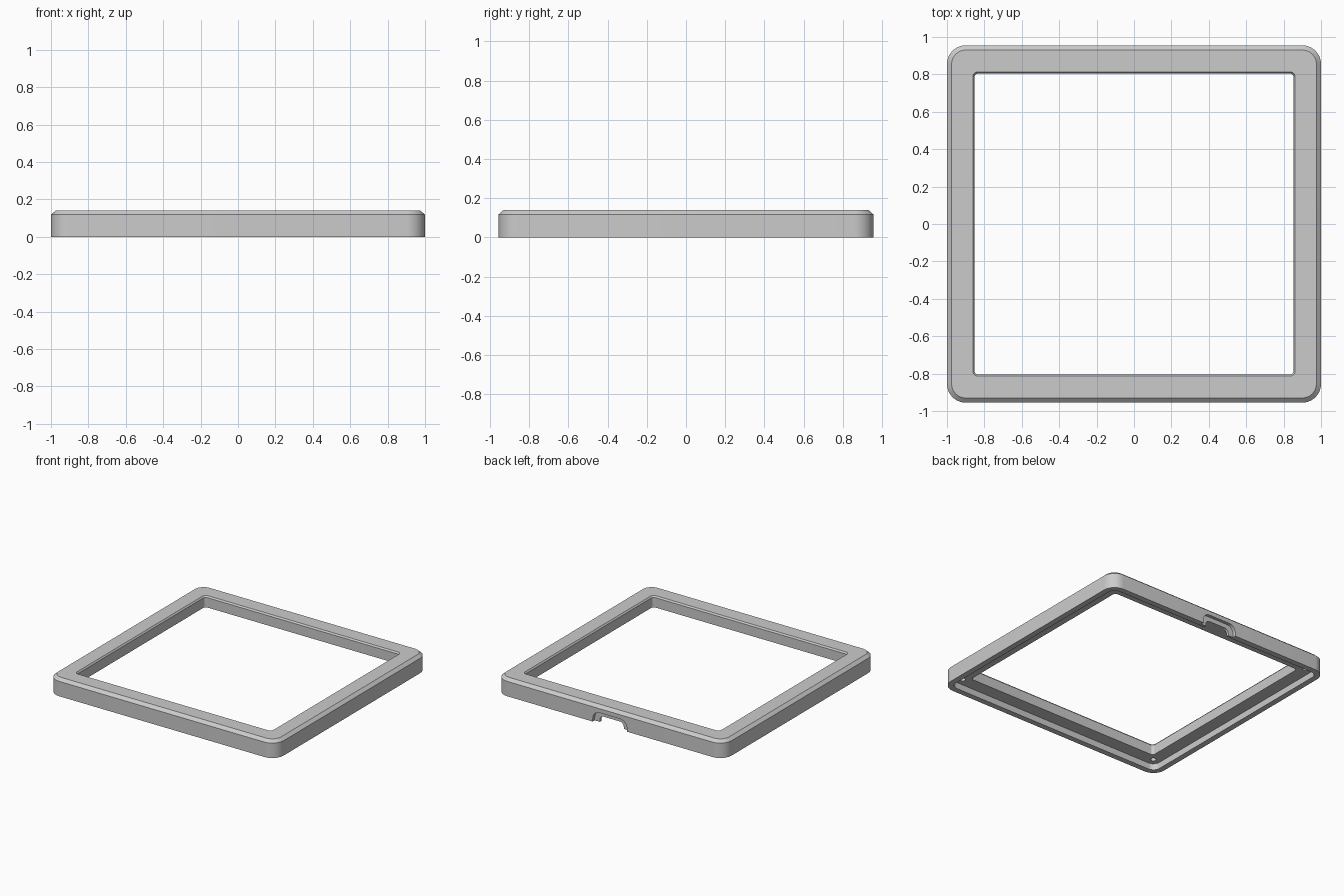
import bpy, bmesh, math
from mathutils import Vector

default = bpy.data.objects.get("Cube")
if default:
    bpy.data.objects.remove(default, do_unlink=True)

grey = bpy.data.materials.new("light grey plastic")
grey.use_nodes = True
colour = (0.6, 0.6, 0.6, 1)
grey.diffuse_color = colour
grey.node_tree.nodes["Principled BSDF"].inputs["Base Color"].default_value = colour


def rounded_rect(hx, hy, r, steps=10):
    """Counter-clockwise outline of a rounded rectangle."""
    points = []
    for i, (sx, sy) in enumerate([(1, 1), (-1, 1), (-1, -1), (1, -1)]):
        for k in range(steps + 1):
            a = math.pi / 2 * (i + k / steps)
            points.append((sx * (hx - r) + r * math.cos(a),
                           sy * (hy - r) + r * math.sin(a)))
    return points


def make_object(name, bm):
    bmesh.ops.recalc_face_normals(bm, faces=bm.faces)
    mesh = bpy.data.meshes.new(name)
    bm.to_mesh(mesh)
    bm.free()
    mesh.materials.append(grey)
    obj = bpy.data.objects.new(name, mesh)
    bpy.context.collection.objects.link(obj)
    return obj


def prism(name, points, push):
    """Solid made by sweeping a flat outline along a vector."""
    bm = bmesh.new()
    face = bm.faces.new([bm.verts.new(p) for p in points])
    moved = bmesh.ops.extrude_face_region(bm, geom=[face])["geom"]
    verts = [v for v in moved if isinstance(v, bmesh.types.BMVert)]
    bmesh.ops.translate(bm, verts=verts, vec=Vector(push))
    return make_object(name, bm)


# Frame section: half width, half depth, corner radius, height
section = [
    (1.0, 0.955, 0.10, 0.0),       # outer wall
    (1.0, 0.955, 0.10, 0.118),
    (0.975, 0.93, 0.075, 0.14),    # outer chamfer
    (0.862, 0.814, 0.03, 0.14),    # top face
    (0.853, 0.805, 0.022, 0.128),  # inner chamfer
    (0.853, 0.805, 0.022, 0.05),   # opening wall
    (0.955, 0.91, 0.055, 0.05),    # recessed underside
    (0.955, 0.91, 0.055, 0.0),     # inside of the rim
]
bm = bmesh.new()
rings = [[bm.verts.new((x, y, z)) for x, y in rounded_rect(hx, hy, r)]
         for hx, hy, r, z in section]
for a, b in zip(rings, rings[1:] + rings[:1]):
    for i in range(len(a)):
        j = (i + 1) % len(a)
        bm.faces.new((a[i], a[j], b[j], b[i]))
frame = make_object("frame", bm)

cutters = []
# Screw holes in the underside corners
for sx in (-1, 1):
    for sy in (-1, 1):
        circle = [(sx * 0.895 + 0.02 * math.cos(t * math.tau / 24),
                   sy * 0.85 + 0.02 * math.sin(t * math.tau / 24), 0.03) for t in range(24)]
        cutters.append(prism("screw_hole_cutter", circle, (0, 0, 0.07)))

# Cable notch in the back wall: a shallow outer step and a smaller opening
for half, top, radius, y0, depth in [(0.15, 0.085, 0.06, 0.93, 0.1),
                                     (0.105, 0.05, 0.035, 0.88, 0.1)]:
    outline = [(x, y0, z) for x, z in rounded_rect(half, top, radius)]
    cutters.append(prism("cable_notch_cutter", outline, (0, depth, 0)))

for cutter in cutters:
    cutter.hide_render = True
    cutter.hide_viewport = True
    cut = frame.modifiers.new("cut", 'BOOLEAN')
    cut.operation = 'DIFFERENCE'
    cut.solver = 'EXACT'
    cut.object = cutter

# Bake the cuts, drop the cutters, then shade
depsgraph = bpy.context.evaluated_depsgraph_get()
baked = bpy.data.meshes.new_from_object(frame.evaluated_get(depsgraph))
frame.modifiers.clear()
frame.data = baked
for cutter in cutters:
    bpy.data.objects.remove(cutter, do_unlink=True)
bpy.ops.object.select_all(action='DESELECT')
frame.select_set(True)
bpy.context.view_layer.objects.active = frame
bpy.ops.object.shade_smooth_by_angle(angle=math.radians(25))
